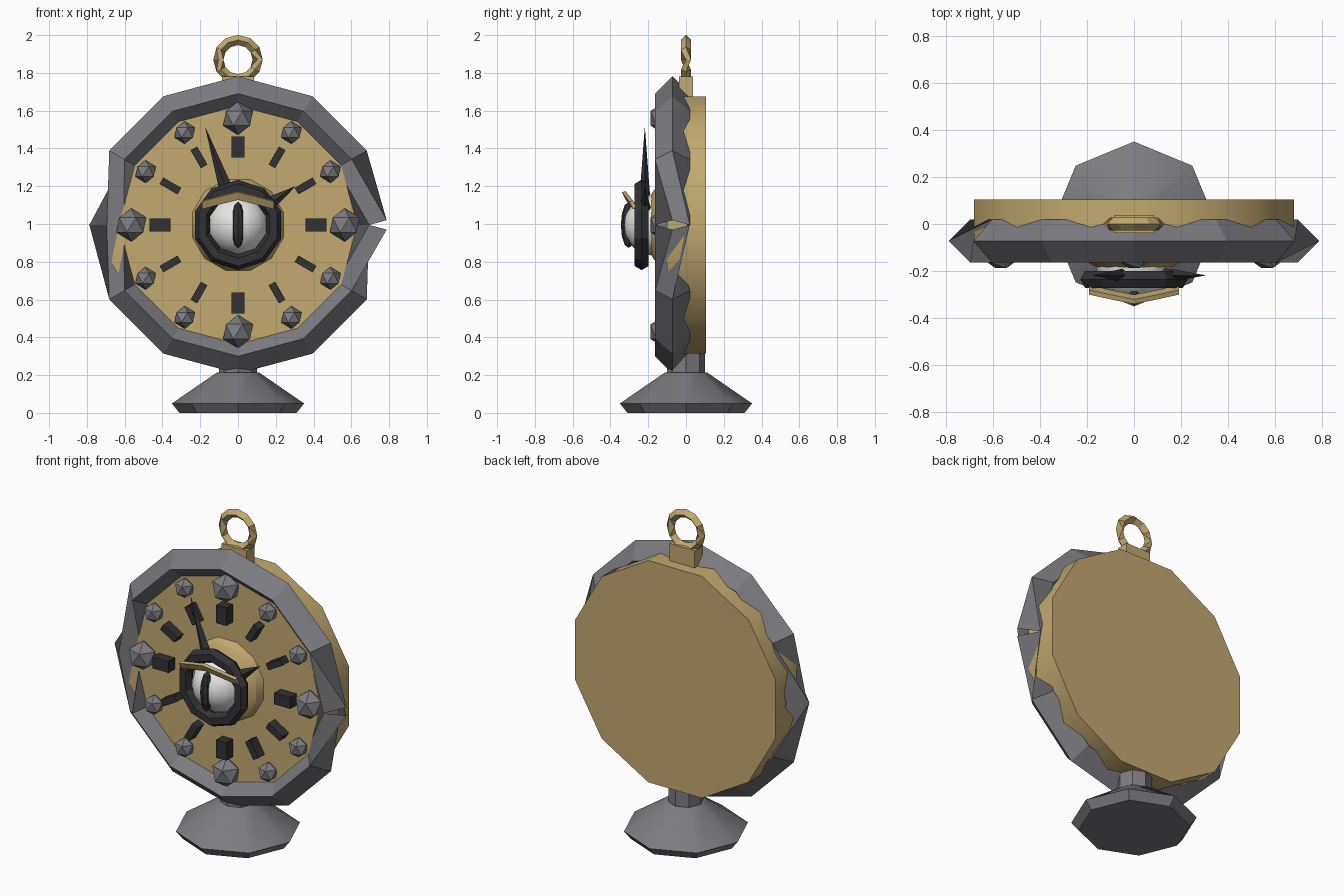
import bpy, bmesh, math
from mathutils import Matrix, Vector

if "Cube" in bpy.data.objects:
    bpy.data.objects.remove(bpy.data.objects["Cube"])

CZ = 0.995  # height of the dial centre


def material(name, rgb):
    m = bpy.data.materials.new(name)
    m.diffuse_color = (*rgb, 1)
    m.use_nodes = True
    m.node_tree.nodes["Principled BSDF"].inputs["Base Color"].default_value = m.diffuse_color
    return m


GOLD = material("aged gold", (0.54, 0.40, 0.16))
GREY = material("iron grey", (0.20, 0.20, 0.22))
DARK = material("dark iron", (0.032, 0.032, 0.036))
WHITE = material("eye white", (0.85, 0.85, 0.84))


def finish(name, bm, mat, smooth=False):
    bmesh.ops.recalc_face_normals(bm, faces=bm.faces)
    me = bpy.data.meshes.new(name)
    bm.to_mesh(me)
    bm.free()
    me.materials.append(mat)
    ob = bpy.data.objects.new(name, me)
    bpy.context.collection.objects.link(ob)
    if smooth:
        bpy.ops.object.select_all(action='DESELECT')
        ob.select_set(True)
        bpy.context.view_layer.objects.active = ob
        bpy.ops.object.shade_smooth_by_angle(angle=math.radians(31))
    return ob


def loft(bm, sections, loop_sections, loop_points):
    rows = [[bm.verts.new(p) for p in s] for s in sections]
    n, m = len(rows), len(rows[0])
    for i in range(n if loop_sections else n - 1):
        a, b = rows[i], rows[(i + 1) % n]
        for j in range(m if loop_points else m - 1):
            k = (j + 1) % m
            bm.faces.new((a[j], a[k], b[k], b[j]))
    return rows


def lathe(name, profile, n, mat, axis, phase=0, closed=False, smooth=False):
    """Spin (radius, position) points round the z axis, or round y through the dial centre."""
    sections = []
    for i in range(n):
        a = math.radians(phase) + math.tau * i / n
        c, s = math.cos(a), math.sin(a)
        sections.append([(r * c, r * s, h) if axis == 'Z' else (r * c, h, CZ + r * s)
                         for r, h in profile])
    bm = bmesh.new()
    rows = loft(bm, sections, True, closed)
    if not closed:
        bm.faces.new([r[0] for r in rows])
        bm.faces.new([r[-1] for r in rows])
    return finish(name, bm, mat, smooth)


def twisted_ring(name, radius, thick, y, z, gap, mat):
    """Diamond-section ring with a quarter twist at each side and a split on the right."""
    sections = []
    for i in range(13):
        a = math.tau * i / 12
        twist = 3 if i in (0, 12) else 1 if i == 6 else 0
        pts = []
        for k in range(4):
            p = (k + twist) % 4
            r = radius + thick * (1, 0, -1, 0)[p]
            dy = thick * (0, -1, 0, 1)[p]
            split = gap * ((i == 0) - (i == 12)) if p == 0 else 0
            pts.append((r * math.cos(a), y + dy, z + r * math.sin(a) + split))
        sections.append(pts)
    bm = bmesh.new()
    loft(bm, sections, False, True)
    return finish(name, bm, mat)


def ball(name, loc, size, segs, rings, mat, rot=Matrix(), smooth=True):
    bm = bmesh.new()
    bmesh.ops.create_uvsphere(bm, u_segments=segs, v_segments=rings, radius=1,
                              matrix=Matrix.Translation(loc) @ rot @ Matrix.Diagonal((*size, 1)))
    return finish(name, bm, mat, smooth)


def box(name, size, matrix, mat):
    bm = bmesh.new()
    bmesh.ops.create_cube(bm, size=1, matrix=matrix @ Matrix.Diagonal((*size, 1)))
    return finish(name, bm, mat)


def dial(angle, r, y):
    """Frame on the dial with local z pointing outwards; angle is clockwise from the top."""
    return (Matrix.Translation((0, y, CZ)) @ Matrix.Rotation(angle, 4, 'Y')
            @ Matrix.Translation((0, 0, r)))


# stand
lathe("stand", [(0.31, 0), (0.35, 0.05), (0.11, 0.215), (0.10, 0.215), (0.10, 0.36)],
      8, GREY, 'Z', smooth=True)

# clock body and rim
lathe("clock_body", [(0.704, 0.105), (0.704, -0.10)], 12, GOLD, 'Y', 15, smooth=True)
twisted_ring("rim", 0.695, 0.092, -0.072, CZ, 0.025, GREY)

# hanging loop on its block
box("loop_block", (0.17, 0.075, 0.16), Matrix.Translation((0, 0, 1.70)), GOLD)
twisted_ring("hanging_loop", 0.104, 0.027, 0, 1.87, 0, GOLD)

# hour studs and ticks, larger at the quarters
for h in range(12):
    big = h % 3 == 0
    a = math.tau * h / 12
    bm = bmesh.new()
    centre = dial(a, 0.565, -0.112).translation
    bmesh.ops.create_icosphere(bm, subdivisions=1, radius=0.088 if big else 0.06,
                               matrix=Matrix.Translation(centre))
    finish(f"hour_stud_{h}", bm, GREY)
    box(f"hour_tick_{h}", (0.07 if big else 0.04, 0.08, 0.11), dial(a, 0.413, -0.122), DARK)

# domed hub and dark eye socket
turn = Matrix.Rotation(math.pi / 2, 4, 'X')
ball("hub", (0, -0.10, CZ), (0.25, 0.25, 0.11), 12, 8, GOLD,
     turn @ Matrix.Rotation(math.radians(15), 4, 'Z'))
socket = [(0.197 + 0.042 * math.cos(math.tau * k / 6), -0.235 + 0.042 * math.sin(math.tau * k / 6))
          for k in range(6)]
lathe("eye_socket", socket, 10, DARK, 'Y', 18, closed=True)

# eye with slit pupil
ball("eyeball", (0, -0.165, CZ), (0.165, 0.165, 0.165), 12, 8, WHITE, turn)
ball("pupil", (0, -0.303, CZ), (0.035, 0.042, 0.122), 8, 6, DARK, smooth=False)

# arched eyelid
lid = []
for x, y, z in ((-0.19, -0.28, 1.10), (-0.1, -0.30, 1.125), (0, -0.32, 1.15),
                (0.1, -0.30, 1.125), (0.19, -0.28, 1.10)):
    lid.append([(x, y + dy, z + dz) for dy, dz in ((-0.02, 0.018), (0.0, -0.022),
                                                   (0.02, -0.018), (0.0, 0.024))])
bm = bmesh.new()
rows = loft(bm, lid, False, True)
bm.faces.new(rows[0])
bm.faces.new(rows[-1])
finish("eyelid", bm, GOLD)

# tapered clock hands
for name, angle, tip, width in (("minute_hand", -18.5, 0.54, 0.04), ("hour_hand", 56, 0.365, 0.045)):
    start = 0.16
    bm = bmesh.new()
    bmesh.ops.create_cone(bm, cap_ends=True, segments=4, radius1=width, radius2=0.001,
                          depth=tip - start,
                          matrix=dial(math.radians(angle), (start + tip) / 2, -0.218)
                          @ Matrix.Diagonal((1, 0.7, 1, 1)))
    finish(name, bm, DARK)
